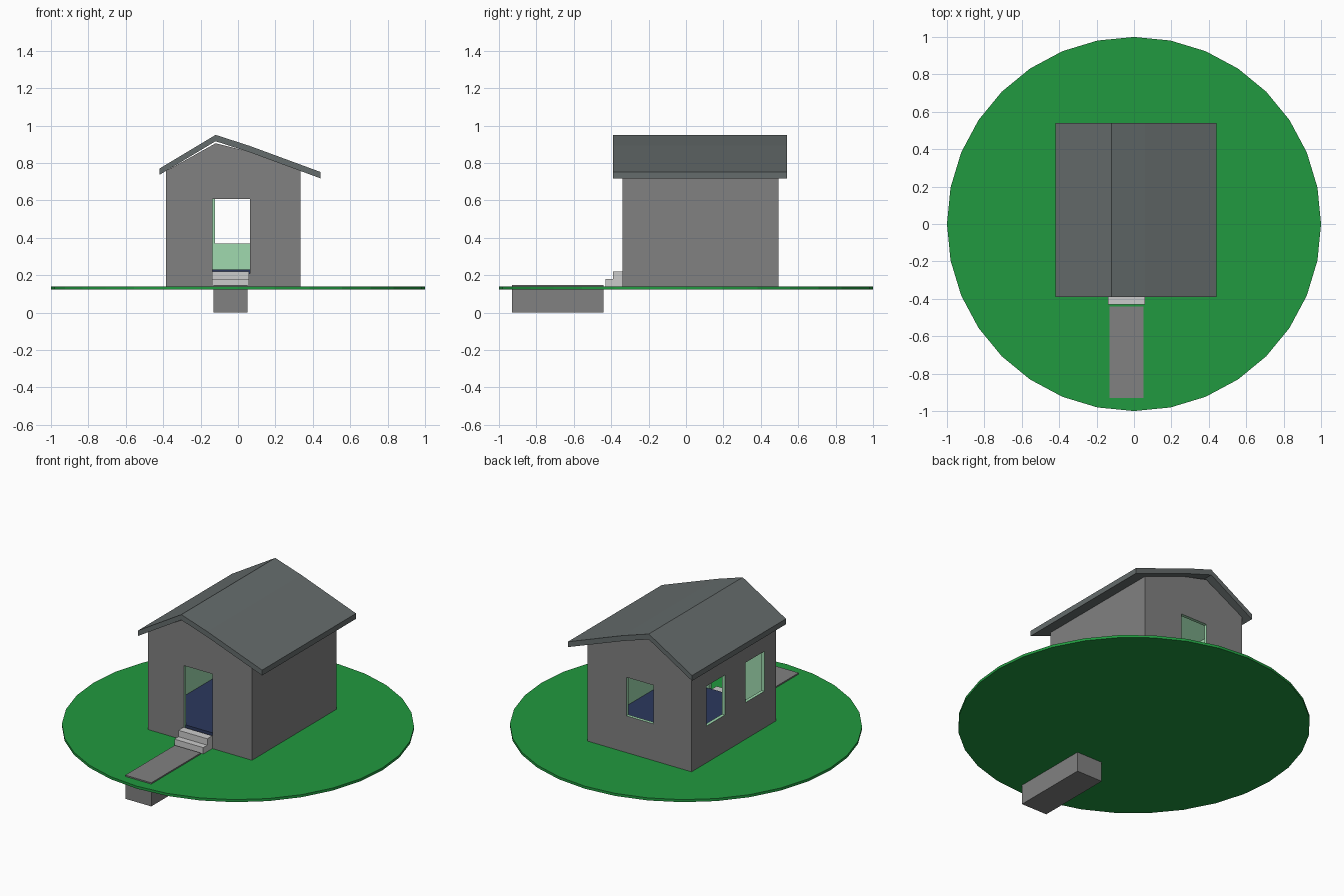
import bpy, bmesh

if "Cube" in bpy.data.objects:
    bpy.data.objects.remove(bpy.data.objects["Cube"])


def material(name, rgb):
    m = bpy.data.materials.new(name)
    m.diffuse_color = (*rgb, 1)
    m.use_nodes = True
    m.node_tree.nodes["Principled BSDF"].inputs["Base Color"].default_value = m.diffuse_color
    return m


GRASS = material("grass", (0.015, 0.32, 0.05))
WALL = material("wall_grey", (0.22, 0.22, 0.22))
ROOF = material("roof_slate", (0.13, 0.15, 0.15))
INSIDE = material("inside_green", (0.35, 0.7, 0.43))
NAVY = material("floor_navy", (0.025, 0.04, 0.11))


def prism(name, profile, a, b, axis="y", mats=(), index=0):
    """Extrude a profile of (x, z) along y, or of (y, z) along x."""
    bm = bmesh.new()

    def place(p, t):
        return (p[0], t, p[1]) if axis == "y" else (t, p[0], p[1])
    near = [bm.verts.new(place(p, a)) for p in profile]
    far = [bm.verts.new(place(p, b)) for p in profile]
    bm.faces.new(near)
    bm.faces.new(far[::-1])
    n = len(profile)
    for i in range(n):
        j = (i + 1) % n
        bm.faces.new((near[i], far[i], far[j], near[j]))
    bmesh.ops.recalc_face_normals(bm, faces=bm.faces)
    for f in bm.faces:
        f.material_index = index
    mesh = bpy.data.meshes.new(name)
    bm.to_mesh(mesh)
    bm.free()
    for m in mats:
        mesh.materials.append(m)
    ob = bpy.data.objects.new(name, mesh)
    bpy.context.collection.objects.link(ob)
    return ob


def box(name, x, y, z, **kw):
    return prism(name, [(x[0], z[0]), (x[1], z[0]), (x[1], z[1]), (x[0], z[1])], *y, **kw)


# round lawn
bpy.ops.mesh.primitive_cylinder_add(vertices=32, radius=1, depth=0.016, location=(0, 0, 0.132))
lawn = bpy.context.object
lawn.name = "lawn"
lawn.data.materials.append(GRASS)

# path and doorstep
box("path", (-0.13, 0.05), (-0.93, -0.44), (0, 0.148), mats=[WALL])
prism("door_steps", [(-0.43, 0.138), (-0.43, 0.18), (-0.39, 0.18), (-0.39, 0.22),
                     (-0.34, 0.22), (-0.34, 0.138)], -0.14, 0.06, axis="x")

# house shell with an off-centre gable
shell_mats = [WALL, INSIDE]
walls = prism("walls", [(-0.385, 0.135), (0.335, 0.135), (0.335, 0.76), (0.06, 0.86),
                        (-0.12, 0.905), (-0.385, 0.757)], -0.34, 0.495, mats=shell_mats)

# cutters for the room, door and windows
cutters = [
    prism("room_cutter", [(-0.365, 0.2), (0.315, 0.2), (0.315, 0.74), (0.06, 0.835),
                          (-0.12, 0.88), (-0.365, 0.743)], -0.32, 0.475,
          mats=shell_mats, index=1),
    box("door_cutter", (-0.137, 0.063), (-0.4, -0.3), (0.21, 0.607), mats=shell_mats, index=1),
    box("back_window_cutter", (-0.123, 0.065), (0.44, 0.55), (0.37, 0.612),
        mats=shell_mats, index=1),
]
for i, (y0, y1) in enumerate([(0.165, 0.345), (-0.225, -0.04)]):
    cutters.append(box(f"side_window_cutter_{i + 1}", (-0.45, -0.33), (y0, y1), (0.37, 0.62),
                       mats=shell_mats, index=1))
for c in cutters:
    c.hide_render = True
    mod = walls.modifiers.new(c.name, "BOOLEAN")
    mod.operation = "DIFFERENCE"
    mod.solver = "EXACT"
    mod.object = c

# floor inside
box("floor", (-0.37, 0.32), (-0.325, 0.48), (0.19, 0.23), mats=[NAVY])

# roof, one bent sheet
top = [(-0.42, 0.77), (-0.12, 0.95), (0.06, 0.892), (0.44, 0.752)]
under = [(x, z - 0.034) for x, z in reversed(top)]
prism("roof", top + under, -0.39, 0.54, mats=[ROOF])
